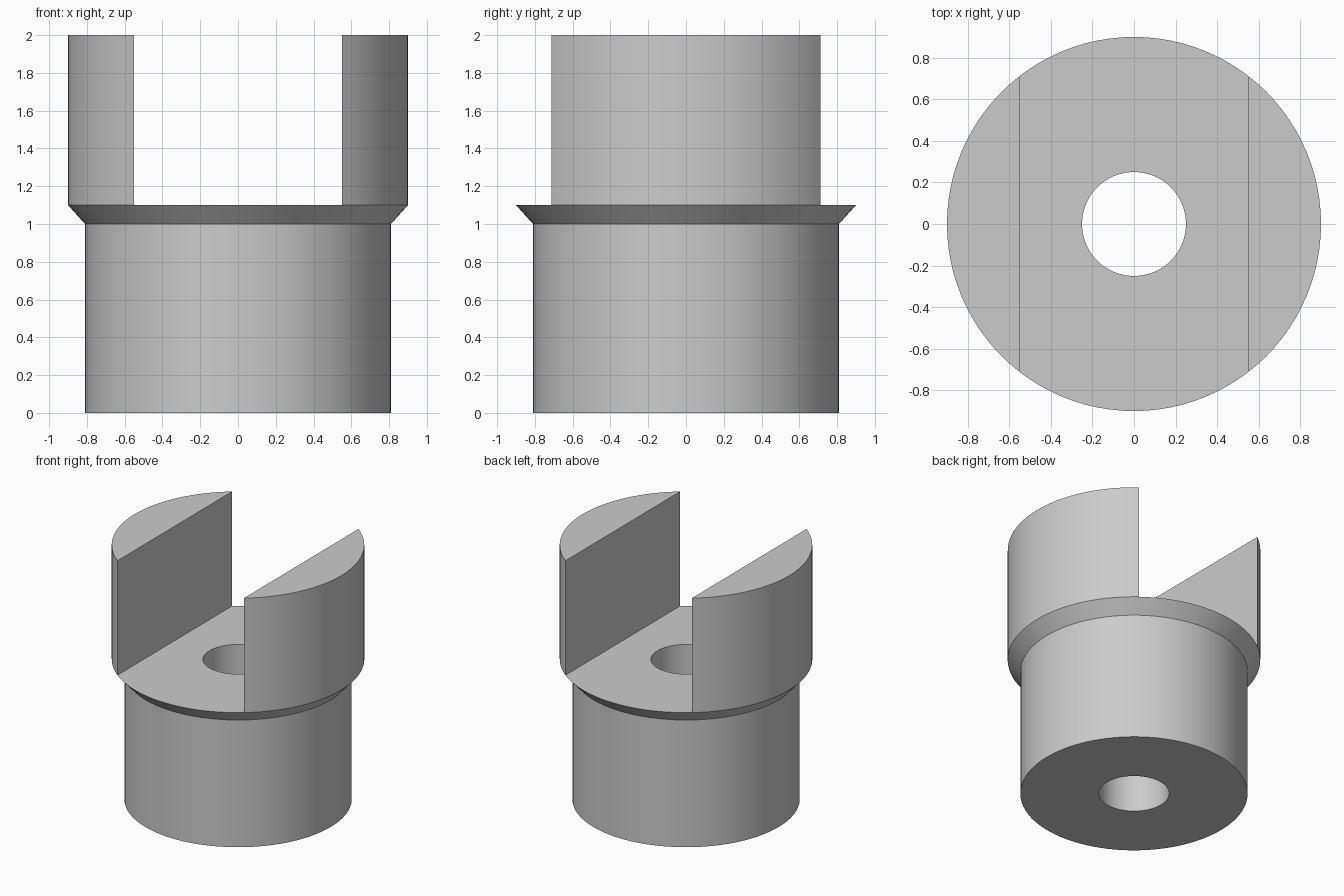
import bpy
import bmesh
import math
from mathutils import Matrix, Vector

SEGMENTS = 96
SLOT_HALF_WIDTH = 0.55
SLOT_FLOOR = 1.1

default = bpy.data.objects.get("Cube")
if default:
    bpy.data.objects.remove(default, do_unlink=True)


def flat_material(name, color):
    mat = bpy.data.materials.new(name)
    mat.use_nodes = True
    mat.diffuse_color = color
    mat.node_tree.nodes["Principled BSDF"].inputs["Base Color"].default_value = color
    return mat


def add_object(name, bm):
    bmesh.ops.recalc_face_normals(bm, faces=bm.faces)
    mesh = bpy.data.meshes.new(name)
    bm.to_mesh(mesh)
    bm.free()
    obj = bpy.data.objects.new(name, mesh)
    bpy.context.collection.objects.link(obj)
    return obj


def lathe(name, profile):
    """Spin a closed (radius, height) profile around the z axis."""
    bm = bmesh.new()
    verts = [bm.verts.new((r, 0, z)) for r, z in profile]
    edges = [bm.edges.new((a, b)) for a, b in zip(verts, verts[1:] + verts[:1])]
    bmesh.ops.spin(bm, geom=verts + edges, axis=(0, 0, 1), cent=(0, 0, 0),
                   angle=math.tau, steps=SEGMENTS, use_merge=True)
    bmesh.ops.remove_doubles(bm, verts=bm.verts, dist=0.0001)
    return add_object(name, bm)


# Bored shaft with a flared collar and tall rim
coupling = lathe("slotted_coupling", [
    (0.25, 0), (0.81, 0), (0.81, 1), (0.9, SLOT_FLOOR), (0.9, 2), (0.25, 2)])
coupling.data.materials.append(flat_material("grey metal", (0.6, 0.6, 0.6, 1)))

# Slot running front to back, leaving two upright jaws
bm = bmesh.new()
size = Vector((2 * SLOT_HALF_WIDTH, 3, 2))
bmesh.ops.create_cube(bm, size=1, matrix=Matrix.Translation((0, 0, SLOT_FLOOR + 1))
                      @ Matrix.Diagonal(size).to_4x4())
cutter = add_object("slot_cutter", bm)
cutter.hide_render = True

slot = coupling.modifiers.new("slot", "BOOLEAN")
slot.operation = "DIFFERENCE"
slot.solver = "EXACT"
slot.object = cutter

bpy.ops.object.select_all(action="DESELECT")
coupling.select_set(True)
bpy.context.view_layer.objects.active = coupling
bpy.ops.object.modifier_apply(modifier=slot.name)
bpy.data.objects.remove(cutter, do_unlink=True)

# Smooth round walls, crisp machined edges
bpy.ops.object.shade_smooth_by_angle(angle=math.radians(30))
